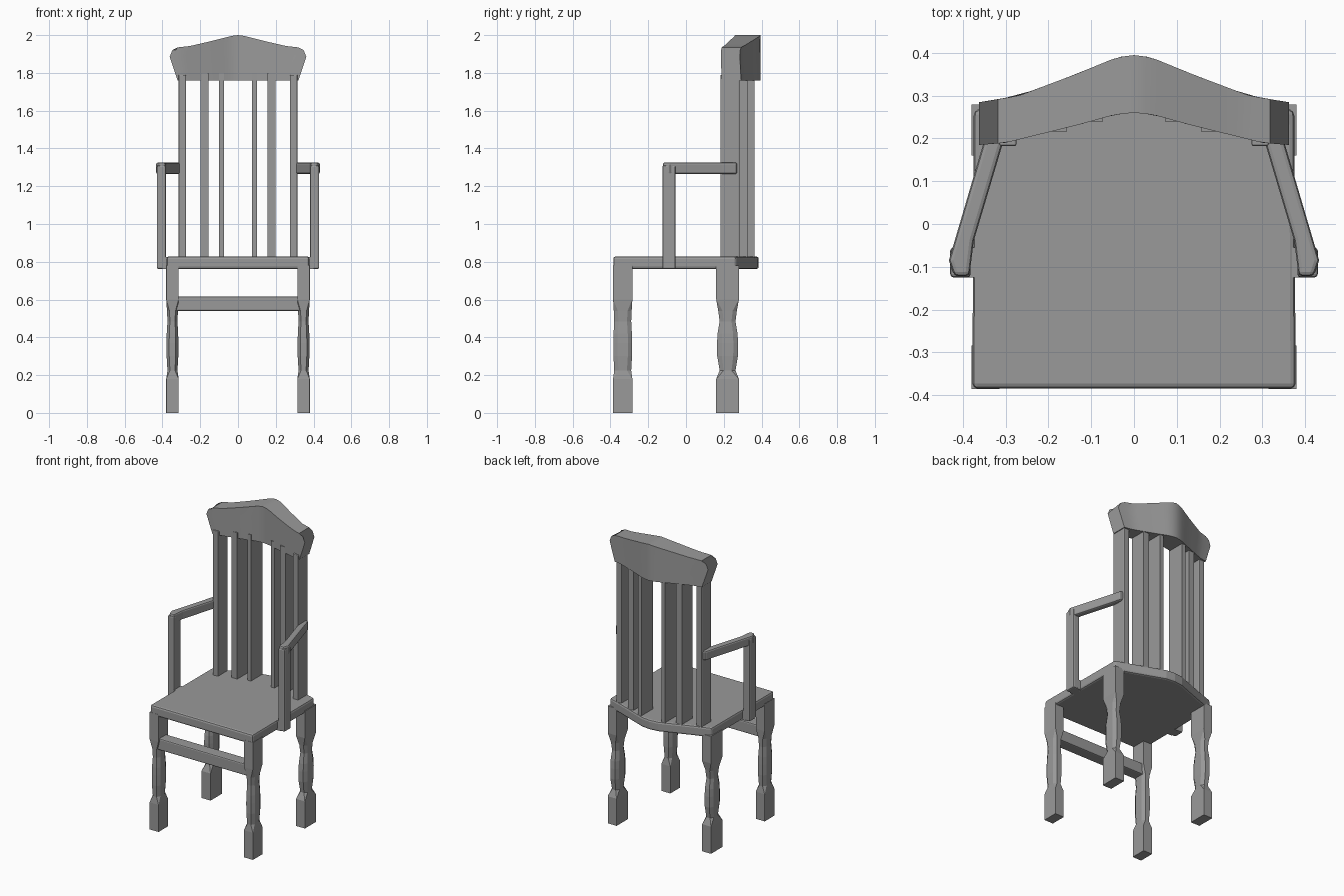
import bpy, bmesh, math

if "Cube" in bpy.data.objects:
    bpy.data.objects.remove(bpy.data.objects["Cube"])

COLOUR = (0.32, 0.32, 0.32, 1)
grey = bpy.data.materials.new("plain grey")
grey.use_nodes = True
grey.diffuse_color = COLOUR
grey.node_tree.nodes["Principled BSDF"].inputs["Base Color"].default_value = COLOUR


def loft(name, rings, bevel=0.0):
    """Skin a row of equal-sized closed rings and cap both ends."""
    bm = bmesh.new()
    rows = [[bm.verts.new(p) for p in ring] for ring in rings]
    for a, b in zip(rows, rows[1:]):
        for i in range(len(a)):
            j = (i + 1) % len(a)
            bm.faces.new((a[i], a[j], b[j], b[i]))
    bm.faces.new(rows[0])
    bm.faces.new(rows[-1])
    bmesh.ops.recalc_face_normals(bm, faces=bm.faces)
    mesh = bpy.data.meshes.new(name)
    bm.to_mesh(mesh)
    bm.free()
    mesh.materials.append(grey)
    obj = bpy.data.objects.new(name, mesh)
    bpy.context.collection.objects.link(obj)
    if bevel:
        mod = obj.modifiers.new("soft edges", "BEVEL")
        mod.width = bevel
        mod.segments = 2
        mod.limit_method = "ANGLE"
        mod.angle_limit = math.radians(40)
    return obj


def prism(name, outline, z0, z1, bevel=0.0):
    return loft(name, [[(x, y, z) for x, y in outline] for z in (z0, z1)], bevel)


def box(name, x, y, z, bevel=0.0):
    return prism(name, [(x[0], y[0]), (x[1], y[0]), (x[1], y[1]), (x[0], y[1])], *z, bevel)


def along(points, x):
    """Linear interpolation in a short list of (x, value), mirrored about zero."""
    x = abs(x)
    for (x0, v0), (x1, v1) in zip(points, points[1:]):
        if x <= x1:
            return v0 + (v1 - v0) * (x - x0) / (x1 - x0)
    return points[-1][1]


# Seat with a bowed back edge
bow = [(0, 0.385), (0.06, 0.378), (0.27, 0.30), (0.375, 0.265)]
back_edge = [(x, y) for x, y in reversed(bow)] + [(-x, y) for x, y in bow[1:]]
prism("seat", [(-0.378, -0.385), (0.378, -0.385)] + back_edge, 0.762, 0.828, 0.012)

# Front rail between the front legs
box("front_rail", (-0.33, 0.33), (-0.378, -0.30), (0.54, 0.617), 0.008)

# Legs: square blocks with a turned middle; (height, waist amount, corner cut)
turning = [(0, 0, 0.02), (0.18, 0, 0.02), (0.225, 1, 0.5), (0.30, 0.3, 0.45),
           (0.37, 0.25, 0.45), (0.42, 0.4, 0.45), (0.485, 1, 0.5),
           (0.54, 0.6, 0.45), (0.60, 0, 0.02), (0.78, 0, 0.02)]


def leg(name, cx, cy, hx, hy, pinch_x, pinch_y):
    rings = []
    for z, waist, cut in turning:
        a, b = hx * (1 - pinch_x * waist), hy * (1 - pinch_y * waist)
        c, d = a * (1 - cut), b * (1 - cut)
        rings.append([(cx + x, cy + y, z) for x, y in
                      ((a, -d), (a, d), (c, b), (-c, b), (-a, d), (-a, -d), (-c, -b), (c, -b))])
    return loft(name, rings)


# Crest curves as seen from above
crest_front = [(0, 0.26), (0.04, 0.257), (0.13, 0.232), (0.30, 0.19), (0.36, 0.185)]
crest_back = [(0, 0.395), (0.04, 0.39), (0.14, 0.349), (0.27, 0.30), (0.36, 0.285)]

for side, s in (("left", 1), ("right", -1)):
    leg("front_leg_" + side, s * 0.347, -0.335, 0.033, 0.051, 0.2, 0.12)
    leg("rear_leg_" + side, s * 0.347, 0.22, 0.033, 0.06, 0.2, 0.3)

    # Back uprights and slats
    box("back_upright_" + side, sorted((s * 0.275, s * 0.315)), (0.182, 0.284), (0.80, 1.79), 0.005)
    for part, x0, x1 in (("outer_slat_", 0.157, 0.198), ("inner_slat_", 0.073, 0.10)):
        mid = (x0 + x1) / 2
        span = (along(crest_front, mid) - 0.004, along(crest_back, mid) - 0.008)
        box(part + side, sorted((s * x0, s * x1)), span, (0.80, 1.80))

    # Arm and its post
    prism("arm_" + side, [(s * x, y) for x, y in
          ((0.375, -0.04), (0.385, -0.122), (0.42, -0.122), (0.433, -0.085),
           (0.352, 0.19), (0.33, 0.27), (0.30, 0.27), (0.308, 0.185))], 1.264, 1.326, 0.01)
    box("arm_post_" + side, sorted((s * 0.382, s * 0.43)), (-0.125, -0.055), (0.762, 1.31), 0.008)
    box("post_foot_" + side, sorted((s * 0.365, s * 0.40)), (-0.125, -0.055), (0.762, 0.826))

# Crest: flared ends, arched top, bowed in plan; rows are (half width, height share)
rows = [(0.32, 0), (0.362, 0.714), (0.348, 0.914), (0.318, 1)]
top = [(0, 2.0), (0.06, 1.998), (0.14, 1.993), (0.45, 1.968), (0.80, 1.942), (1, 1.935)]
rings = []
count = 24
for i in range(count + 1):
    u = 2 * i / count - 1
    height = along(top, u) - 1.76
    line = [(u * w, 1.76 + height * share) for w, share in rows]
    rings.append([(x, along(crest_front, x), z) for x, z in line] +
                 [(x, along(crest_back, x), z) for x, z in reversed(line)])
crest = loft("crest_rail", rings)

# Soft shading on the curved crest
bpy.ops.object.select_all(action="DESELECT")
crest.select_set(True)
bpy.context.view_layer.objects.active = crest
bpy.ops.object.shade_smooth_by_angle(angle=math.radians(30))
